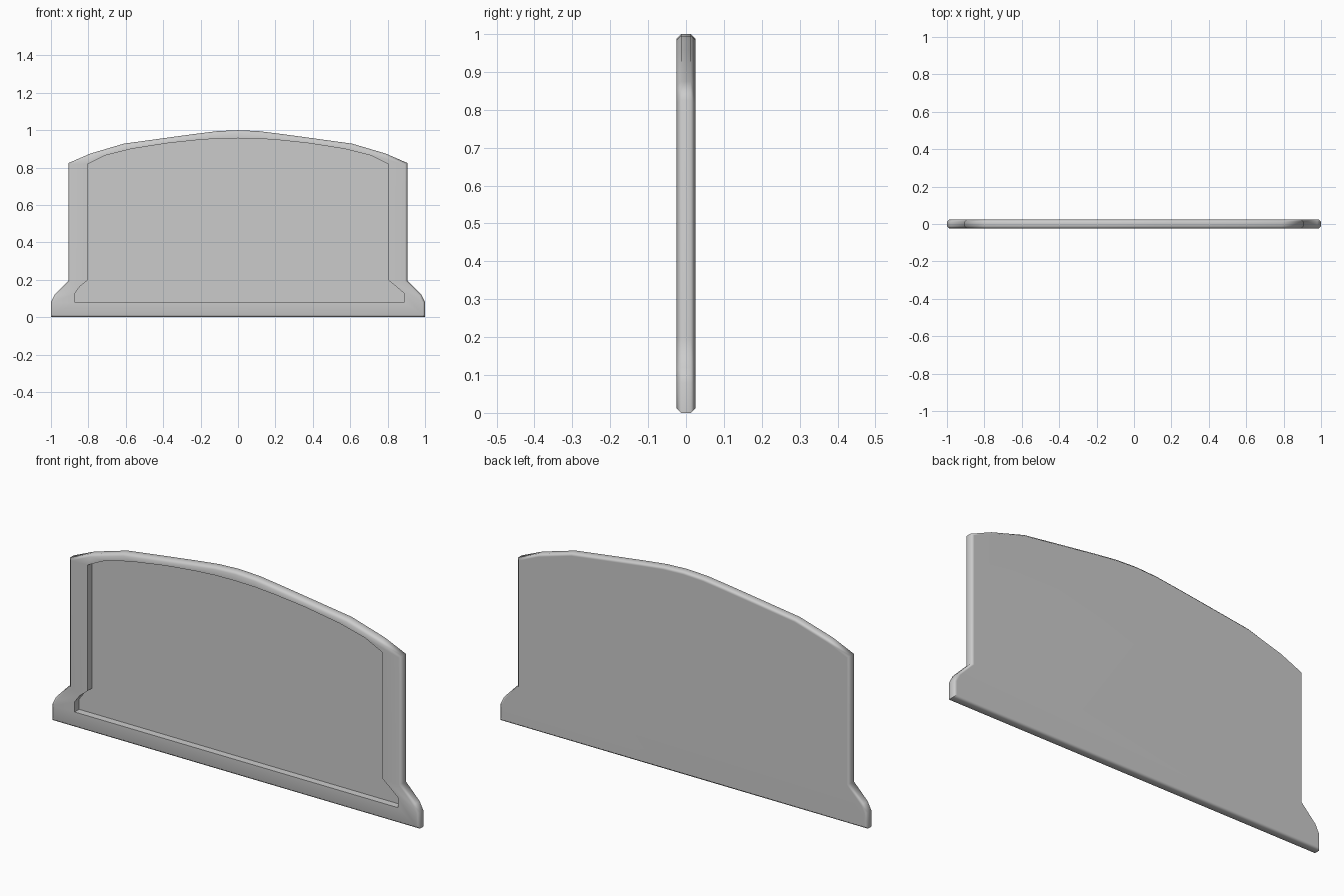
import bpy, bmesh, math
from mathutils import Vector

if "Cube" in bpy.data.objects:
    bpy.data.objects.remove(bpy.data.objects["Cube"])

HALF_T, CHAMFER, FLOOR_Y = 0.025, 0.012, 0.01

# Right half of the outer silhouette and of the recess (x, z), bottom to crown
outer_half = [(1, 0), (1, .08), (.98, .12), (.905, .197), (.905, .825), (.79, .875),
              (.61, .928), (.4, .957), (.23, .98), (.11, .995), (0, 1)]
recess_half = [(.888, .078), (.888, .128), (.845, .165), (.802, .2), (.802, .82), (.71, .865),
               (.57, .90), (.38, .93), (.22, .947), (.11, .955), (0, .957)]


def mirrored(half, left_limit=2.0):
    return half + [(-min(x, left_limit), z) for x, z in half[-2::-1]]


def inset(points, d):
    """Move every corner of an anticlockwise outline inwards by d."""
    result = []
    for i, p in enumerate(points):
        p = Vector(p)
        a = (p - Vector(points[i - 1])).normalized()
        b = (Vector(points[(i + 1) % len(points)]) - p).normalized()
        na, nb = Vector((-a.y, a.x)), Vector((-b.y, b.x))
        result.append(p + (na + nb) * d / (1 + na.dot(nb)))
    return result


outer = mirrored(outer_half)
inner = inset(outer, CHAMFER)
recess = mirrored(recess_half, .872)

# Loops from the back face, around the chamfered rim, to the recess floor
loops = [(inner, HALF_T), (outer, HALF_T - CHAMFER), (outer, CHAMFER - HALF_T),
         (inner, -HALF_T), (recess, -HALF_T), (recess, FLOOR_Y)]
bm = bmesh.new()
rings = [[bm.verts.new((x, y, z)) for x, z in pts] for pts, y in loops]
for r0, r1 in zip(rings, rings[1:]):
    for i in range(len(r0)):
        j = (i + 1) % len(r0)
        bm.faces.new((r0[i], r0[j], r1[j], r1[i]))
bm.faces.new(rings[0])
bm.faces.new(rings[-1])
bmesh.ops.recalc_face_normals(bm, faces=bm.faces)

# Headboard-like arched panel
mesh = bpy.data.meshes.new("arched_panel")
bm.to_mesh(mesh)
bm.free()
panel = bpy.data.objects.new("arched_panel", mesh)
bpy.context.collection.objects.link(panel)
bpy.context.view_layer.objects.active = panel
panel.select_set(True)
bpy.ops.object.shade_smooth_by_angle(angle=math.radians(50))
weighted = panel.modifiers.new("flat_faces", 'WEIGHTED_NORMAL')
weighted.keep_sharp = True
